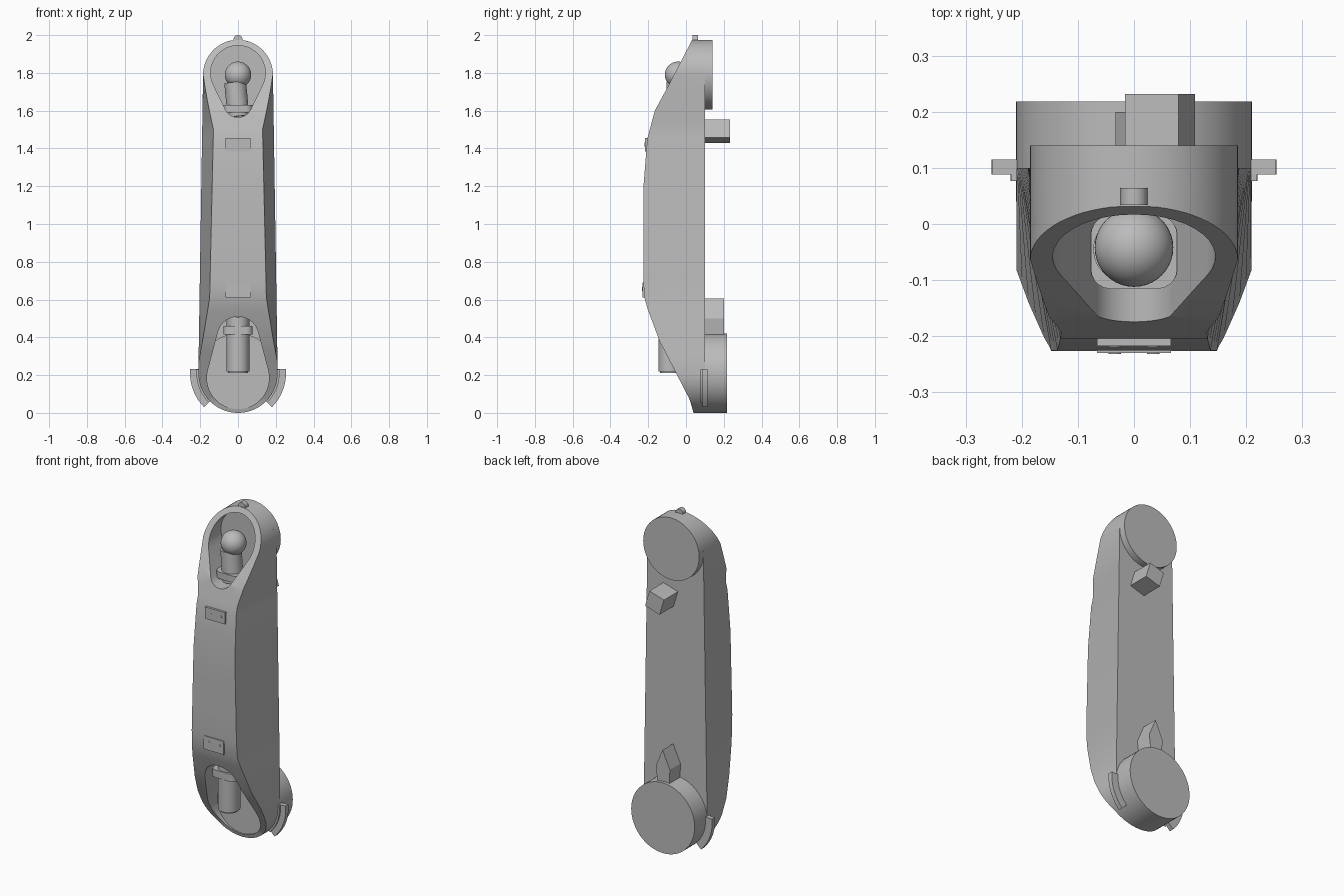
import bpy, bmesh, math
from mathutils import Vector

if "Cube" in bpy.data.objects:
    bpy.data.objects.remove(bpy.data.objects["Cube"], do_unlink=True)

grey = bpy.data.materials.new("plain_grey")
grey.use_nodes = True
COLOUR = (0.5, 0.5, 0.5, 1)
grey.diffuse_color = COLOUR
grey.node_tree.nodes["Principled BSDF"].inputs["Base Color"].default_value = COLOUR


def make(name, bm, smooth=True):
    bmesh.ops.recalc_face_normals(bm, faces=bm.faces)
    mesh = bpy.data.meshes.new(name)
    bm.to_mesh(mesh)
    bm.free()
    mesh.materials.append(grey)
    ob = bpy.data.objects.new(name, mesh)
    bpy.context.collection.objects.link(ob)
    if smooth:
        smooth_object(ob)
    return ob


def smooth_object(ob):
    bpy.ops.object.select_all(action="DESELECT")
    ob.select_set(True)
    bpy.context.view_layer.objects.active = ob
    bpy.ops.object.shade_smooth_by_angle(angle=math.radians(28))


def prism(name, outline, y0, y1, smooth=True):
    """Extrude an (x, z) outline along y."""
    bm = bmesh.new()
    front = [bm.verts.new((x, y0, z)) for x, z in outline]
    back = [bm.verts.new((x, y1, z)) for x, z in outline]
    bm.faces.new(front)
    bm.faces.new(back)
    for i in range(len(outline)):
        j = (i + 1) % len(outline)
        bm.faces.new((front[i], front[j], back[j], back[i]))
    return make(name, bm, smooth)


def arc(x, z, r, a0, a1, n):
    angles = [math.radians(a0 + (a1 - a0) * i / n) for i in range(n + 1)]
    return [(x + r * math.cos(a), z + r * math.sin(a)) for a in angles]


def disc(name, x, z, r, y0, y1, n=64):
    return prism(name, arc(x, z, r, 0, 360, n)[:-1], y0, y1)


def rod(name, start, end, r, bevel=0.0):
    """Cylinder between two points."""
    a, b = Vector(start), Vector(end)
    bm = bmesh.new()
    bmesh.ops.create_cone(bm, cap_ends=True, segments=32, radius1=r, radius2=r,
                          depth=(b - a).length)
    if bevel:
        rims = [e for e in bm.edges if abs(e.verts[0].co.z - e.verts[1].co.z) < 1e-5]
        bmesh.ops.bevel(bm, geom=rims, offset=bevel, segments=2, affect="EDGES")
    turn = (b - a).to_track_quat("Z", "Y").to_matrix().to_4x4()
    turn.translation = (a + b) / 2
    bm.transform(turn)
    return make(name, bm)


def collar(name, y, z0, z1, half, bevel):
    """Ring-like block with rounded upright corners."""
    bm = bmesh.new()
    bmesh.ops.create_cube(bm, size=1)
    for v in bm.verts:
        v.co = (v.co.x * half * 2, y + v.co.y * half * 1.7, z0 + (v.co.z + 0.5) * (z1 - z0))
    upright = [e for e in bm.edges if abs(e.verts[0].co.z - e.verts[1].co.z) > 1e-4]
    bmesh.ops.bevel(bm, geom=upright, offset=bevel, segments=5, profile=0.5, affect="EDGES")
    return make(name, bm)


def lerp(table, z):
    for (z0, v0), (z1, v1) in zip(table, table[1:]):
        if z <= z1:
            return v0 + (v1 - v0) * (z - z0) / (z1 - z0)
    return table[-1][1]


# Arm body: tapered cross-sections stacked along the height
LOW_Z, LOW_R, TOP_Z, TOP_R = 0.21, 0.21, 1.79, 0.185
BACK = 0.10
face_y = [(0, .04), (.07, .02), (.38, -.14), (.55, -.203), (.61, -.22), (.7, -.226),
          (1.2, -.225), (1.45, -.205), (1.6, -.165), (1.72, -.1), (1.97, .03), (2, .04)]
face_x = [(0, .21), (.27, .209), (.38, .188), (.61, .15), (1.5, .13), (1.63, .158),
          (1.79, .186), (2, .186)]
stations = arc(0, LOW_Z, LOW_R, -88, 0, 16)
for z in (.27, .32, .38, .46, .55, .61, .7, .85, 1.03, 1.2, 1.33, 1.45, 1.5, 1.55, 1.6, 1.66, 1.72):
    stations.append((lerp([(LOW_Z, LOW_R), (TOP_Z, TOP_R)], z), z))
stations += arc(0, TOP_Z, TOP_R, 0, 88, 16)

bm = bmesh.new()
rings = []
for xb, z in stations:
    xf, yf = min(xb, lerp(face_x, z)), lerp(face_y, z)
    rings.append([bm.verts.new(p) for p in
                  ((-xf, yf, z), (xf, yf, z), (xb, BACK, z), (-xb, BACK, z))])
for low, high in zip(rings, rings[1:]):
    for i in range(4):
        j = (i + 1) % 4
        bm.faces.new((low[i], low[j], high[j], high[i]))
bm.faces.new(rings[0])
bm.faces.new(rings[-1])
body = make("arm_body", bm, False)


# Joint pockets cut into both ends of the front
def egg(z0, r0, z1, r1):
    """Outline around a lower and an upper circle."""
    t = math.degrees(math.asin((r0 - r1) / (z1 - z0)))
    return arc(0, z1, r1, t, 180 - t, 24) + arc(0, z0, r0, 180 - t, 360 + t, 24)


cutters = [prism("upper_pocket_cutter", egg(1.64, .075, 1.8, .145), -.5, .045, False),
           prism("lower_pocket_cutter", egg(.185, .165, .4, .11), -.5, .065, False)]
for cutter in cutters:
    cutter.hide_render = True
    mod = body.modifiers.new("pocket", "BOOLEAN")
    mod.operation, mod.solver, mod.object = "DIFFERENCE", "EXACT", cutter
graph = bpy.context.evaluated_depsgraph_get()
body.data = bpy.data.meshes.new_from_object(body.evaluated_get(graph))
body.modifiers.clear()
for cutter in cutters:
    bpy.data.objects.remove(cutter, do_unlink=True)
smooth_object(body)

# Rear joint discs
disc("upper_rear_disc", 0, TOP_Z, TOP_R, BACK - .01, .14)
disc("lower_rear_disc", 0, LOW_Z, LOW_R, .04, .218)

# Upper ball joint
bm = bmesh.new()
bmesh.ops.create_uvsphere(bm, u_segments=40, v_segments=24, radius=.07)
bmesh.ops.translate(bm, verts=bm.verts, vec=(0, -.042, 1.79))
make("upper_ball", bm)
rod("upper_neck", (.002, -.05, 1.57), (-.015, -.045, 1.75), .058)
collar("upper_collar", -.05, 1.59, 1.63, .077, .035)

# Lower pin
rod("lower_pin", (0, -.085, .21), (0, -.085, .515), .061, .008)
collar("lower_collar", -.085, .415, .46, .078, .035)

# Front plates with two screws each
for label, y, z0, z1, screw_z in (("upper", -.217, 1.385, 1.455, 1.42),
                                  ("lower", -.23, .61, .69, .655)):
    prism(label + "_plate", [(-.066, z0), (.066, z0), (.066, z1), (-.066, z1)],
          y, y + .016, False)
    for side, x in (("left", .034), ("right", -.034)):
        disc(f"{label}_{side}_screw", x, screw_z, .011, y - .002, y + .004, 20)

# Crest peg
disc("crest_peg", 0, 1.976, .024, .034, .064, 32)

# Curved side tabs on the lower disc
for side, s in (("left", 1), ("right", -1)):
    outer = arc(0, LOW_Z, .254, 5, -45, 14)
    inner = arc(0, LOW_Z, .2, -45, 6, 14)
    prism(side + "_tab", [(s * x, z) for x, z in outer + inner], .088, .115)
    lip = arc(0, LOW_Z, .22, 5, -45, 14) + inner
    prism(side + "_tab_lip", [(s * x, z) for x, z in lip], .077, .09)

# Tilted block and pointed latch on the back
tilt = math.radians(17)
square = []
for i in range(4):
    a = math.radians(45 + 90 * i) + tilt
    square.append((.046 + .0707 * math.cos(a), 1.49 + .0707 * math.sin(a)))
prism("rear_block", square, BACK - .01, .232, False)
prism("rear_latch", [(-.03, .38), (.045, .38), (.06, .5), (.015, .606), (-.033, .5)],
      BACK - .01, .2, False)
